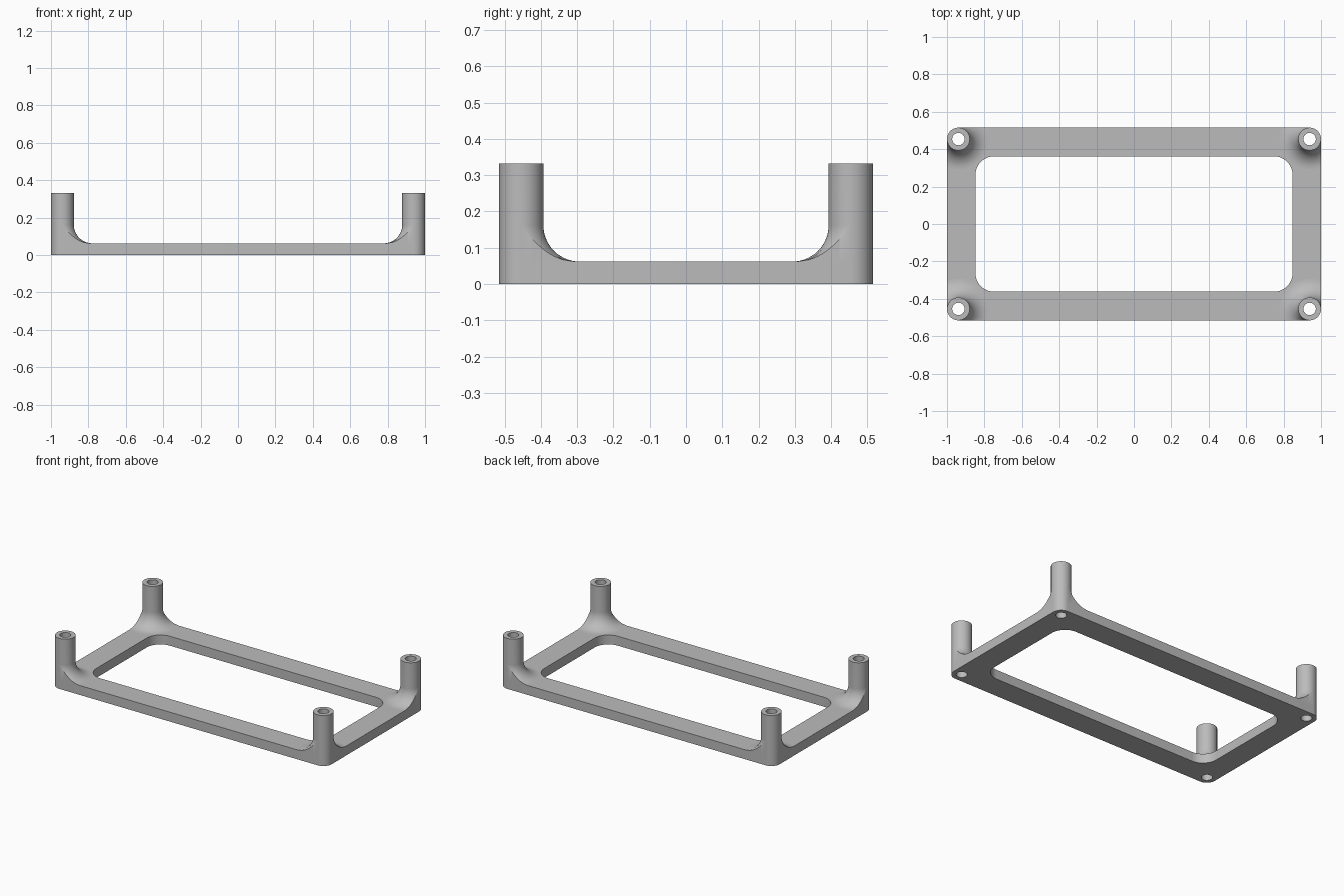
import bpy, bmesh
from math import sin, cos, acos, pi

if "Cube" in bpy.data.objects:
    bpy.data.objects.remove(bpy.data.objects["Cube"])

HALF_X, HALF_Y = 1.0, 0.515      # outer half sizes
OPEN_X, OPEN_Y = 0.848, 0.362    # opening half sizes
PLATE, HEIGHT = 0.062, 0.332     # plate top, post top
POST, HOLE = 0.061, 0.033        # post and bore radii
FILLET = 0.1                     # post base and opening corner radius
POST_X, POST_Y = HALF_X - POST, HALF_Y - POST
SEGS, STEPS = 64, 14

grey = bpy.data.materials.new("plain grey")
grey.use_nodes = True
colour = (0.5, 0.5, 0.5, 1)
grey.diffuse_color = colour
bsdf = grey.node_tree.nodes["Principled BSDF"]
bsdf.inputs["Base Color"].default_value = colour
bsdf.inputs["Roughness"].default_value = 0.6


def select_only(obj):
    bpy.ops.object.select_all(action='DESELECT')
    obj.select_set(True)
    bpy.context.view_layer.objects.active = obj


def finish(obj):
    select_only(obj)
    bpy.ops.object.shade_smooth_by_angle(angle=pi / 6)


def rounded_rect(hx, hy, r):
    quarter = SEGS // 4
    pts = []
    for q, (sx, sy) in enumerate([(1, 1), (-1, 1), (-1, -1), (1, -1)]):
        for i in range(quarter + 1):
            a = (q + i / quarter) * pi / 2
            pts.append((sx * (hx - r) + r * cos(a), sy * (hy - r) + r * sin(a)))
    return pts


def circle(cx, cy, r):
    angles = [2 * pi * i / SEGS for i in range(SEGS)]
    return [(cx + r * cos(a), cy + r * sin(a)) for a in angles]


corners = [(sx, sy) for sx in (-1, 1) for sy in (-1, 1)]

# Base frame: filled outline with the opening and four bores, extruded
outlines = [rounded_rect(HALF_X, HALF_Y, POST), rounded_rect(OPEN_X, OPEN_Y, FILLET)]
outlines += [circle(sx * POST_X, sy * POST_Y, HOLE) for sx, sy in corners]
curve = bpy.data.curves.new("base_frame", 'CURVE')
curve.dimensions = '2D'
curve.fill_mode = 'BOTH'
curve.extrude = PLATE / 2
curve.materials.append(grey)
for pts in outlines:
    spline = curve.splines.new('POLY')
    spline.points.add(len(pts) - 1)
    spline.use_cyclic_u = True
    for point, (x, y) in zip(spline.points, pts):
        point.co = (x, y, PLATE / 2, 1)
frame = bpy.data.objects.new("base_frame", curve)
bpy.context.collection.objects.link(frame)
select_only(frame)
bpy.ops.object.convert(target='MESH')
frame = bpy.context.object
bm = bmesh.new()
bm.from_mesh(frame.data)
bmesh.ops.remove_doubles(bm, verts=bm.verts, dist=1e-5)
bmesh.ops.recalc_face_normals(bm, faces=bm.faces)
bm.to_mesh(frame.data)
bm.free()
finish(frame)


def post_profile(c, s):
    """Radius and height from bore to base; the flare stops at the outer walls."""
    limit = POST + FILLET
    if c > -1e-6 and s > -1e-6:
        limit = POST
    elif max(c, s) > 0:
        limit = min(limit, POST / max(c, s))
    sweep = acos(max(0, 1 - (limit - POST) / FILLET))
    pts = [(HOLE, PLATE), (HOLE, HEIGHT), (POST, HEIGHT)]
    for i in range(STEPS + 1):
        t = sweep * i / STEPS
        pts.append((POST + FILLET * (1 - cos(t)), PLATE + FILLET * (1 - sin(t))))
    return pts + [(limit, PLATE)]


# Hollow corner posts with flared bases
for sx, sy in corners:
    bm = bmesh.new()
    rings = []
    for i in range(SEGS):
        c, s = cos(2 * pi * i / SEGS), sin(2 * pi * i / SEGS)
        rings.append([bm.verts.new((sx * (POST_X + r * c), sy * (POST_Y + r * s), z))
                      for r, z in post_profile(c, s)])
    for a, b in zip(rings, rings[1:] + rings[:1]):
        for j in range(len(a) - 1):
            quad = (a[j], a[j + 1], b[j + 1], b[j])
            bm.faces.new(quad if sx * sy < 0 else quad[::-1])
    bmesh.ops.remove_doubles(bm, verts=bm.verts, dist=1e-5)
    bm.normal_update()
    # Make sure the rim faces upward
    rim = max(bm.faces, key=lambda f: f.calc_center_median().z)
    if rim.normal.z < 0:
        bmesh.ops.reverse_faces(bm, faces=bm.faces)
    name = ("back" if sy > 0 else "front") + ("_left" if sx > 0 else "_right") + "_post"
    mesh = bpy.data.meshes.new(name)
    bm.to_mesh(mesh)
    bm.free()
    mesh.materials.append(grey)
    post = bpy.data.objects.new(name, mesh)
    bpy.context.collection.objects.link(post)
    finish(post)
